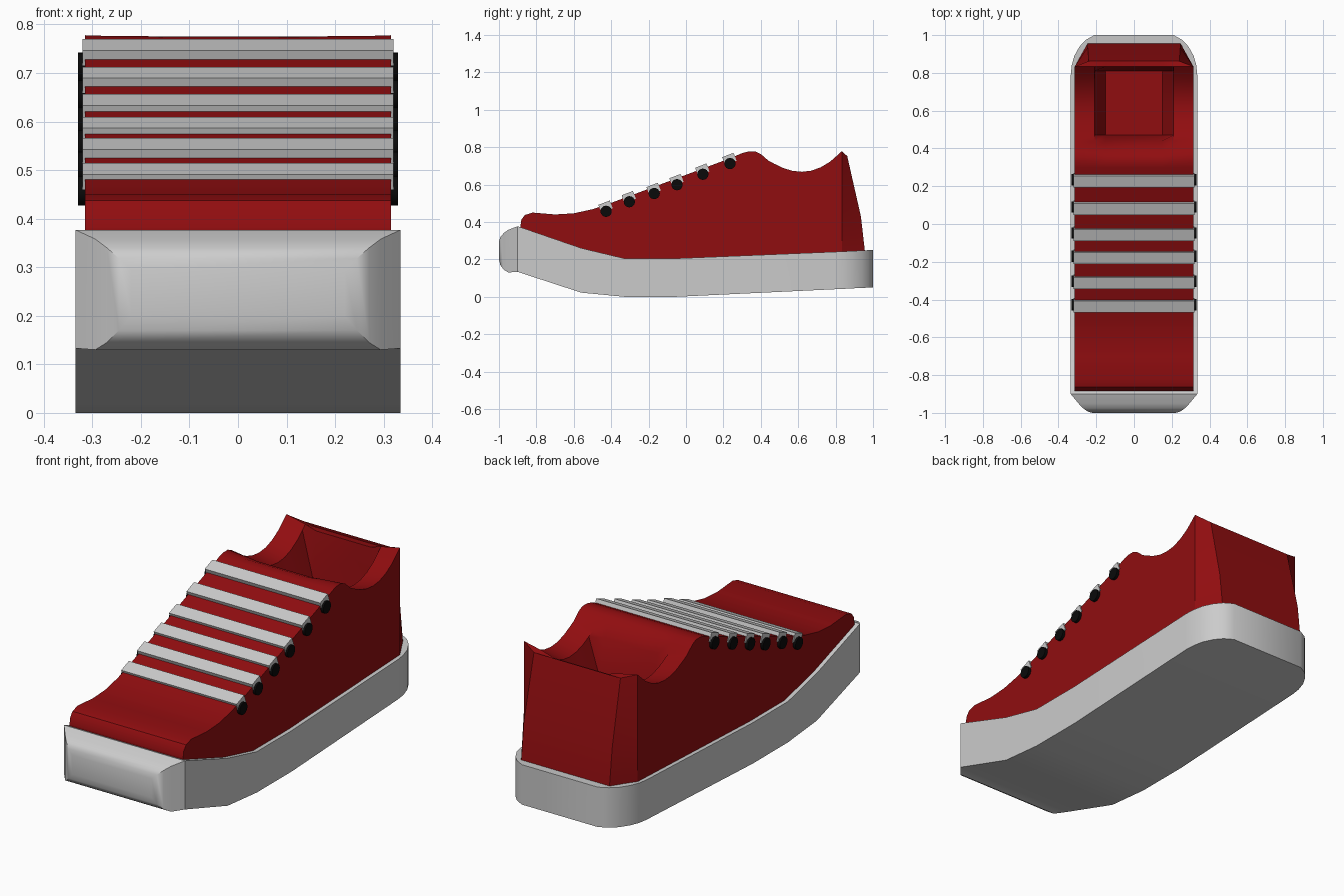
import bpy, bmesh, math

if "Cube" in bpy.data.objects:
    bpy.data.objects.remove(bpy.data.objects["Cube"])


def material(name, color):
    m = bpy.data.materials.new(name)
    m.diffuse_color = (*color, 1)
    m.use_nodes = True
    m.node_tree.nodes["Principled BSDF"].inputs["Base Color"].default_value = m.diffuse_color
    return m


red = material("red_fabric", (0.28, 0.004, 0.005))
black = material("black_eyelet", (0.003, 0.003, 0.003))


def finish(bm, name, mat=None, angle=30):
    bmesh.ops.recalc_face_normals(bm, faces=bm.faces)
    mesh = bpy.data.meshes.new(name)
    bm.to_mesh(mesh)
    bm.free()
    ob = bpy.data.objects.new(name, mesh)
    bpy.context.collection.objects.link(ob)
    if mat:
        mesh.materials.append(mat)
    bpy.ops.object.select_all(action='DESELECT')
    ob.select_set(True)
    bpy.context.view_layer.objects.active = ob
    bpy.ops.object.shade_smooth_by_angle(angle=math.radians(angle))
    return ob


def loft(name, sections, mat=None, levels=0, angle=30):
    """Skin equal-length closed sections; end caps get `levels` strips plus one polygon."""
    bm = bmesh.new()
    rings = [[bm.verts.new(p) for p in s] for s in sections]
    n = len(rings[0])
    for a, b in zip(rings, rings[1:]):
        for i in range(n):
            j = (i + 1) % n
            bm.faces.new((a[i], a[j], b[j], b[i]))
    for r in (rings[0], rings[-1]):
        for i in range(levels):
            bm.faces.new((r[i], r[i + 1], r[n - 2 - i], r[n - 1 - i]))
        bm.faces.new(r[levels:n - levels])
    return finish(bm, name, mat, angle)


# Sole: rectangular sections along y (y, half width, bottom, top)
SOLE = [(-1, .22, .20, .295), (-.993, .245, .17, .318), (-.975, .27, .145, .34),
        (-.95, .294, .13, .358), (-.9, .335, .133, .377), (-.56, .335, .022, .26),
        (-.33, .335, 0, .205), (-.05, .335, 0, .205), (.79, .335, .04, .24),
        (.84, .33, .042, .242), (.89, .316, .045, .245), (.94, .288, .047, .247),
        (.975, .255, .049, .249), (1, .21, .05, .25)]
loft("sole", [[(-w, y, b), (-w, y, t), (w, y, t), (w, y, b)] for y, w, b, t in SOLE])


def sole_top(y):
    for p, q in zip(SOLE, SOLE[1:]):
        if p[0] <= y <= q[0]:
            return p[3] + (q[3] - p[3]) * (y - p[0]) / (q[0] - p[0])


# Upper: side outline (y, z), hollowed in the middle columns for the foot opening
OUTLINE = [(-.885, .38), (-.88, .412), (-.862, .437), (-.82, .45), (-.7, .44), (-.6, .446),
           (-.5, .468), (-.4, .502), (-.08, .622), (.24, .742), (.3, .768), (.335, .777),
           (.37, .777), (.40, .763), (.44, .728), (.47, .712), (.52, .688), (.57, .673),
           (.62, .668), (.67, .674), (.72, .692), (.77, .722), (.81, .757), (.833, .778)]


def upper_section(y, z):
    w, base = .315, sole_top(y) - .02
    rim = min(max((y - .33) / .11, 0), 1)
    z1, z2 = z - .022 * rim, z - .04 * rim
    if .45 < y < .82:
        z2 = .5
    mid = base + .4 * (z - base)
    half = [(w, base), (w, mid), (w, z), (.21, z1), (.15, z2)]
    return [(-x, y, h) for x, h in half] + [(x, y, h) for x, h in reversed(half)]


sections = [upper_section(y, z) for y, z in OUTLINE]
# Leaning heel panel, narrower than the sides
heel = [(.245, .958, .23), (.245, .935, .43), (.24, .862, .752), (.2, .864, .742), (.15, .865, .738)]
sections.append([(-x, y, z) for x, y, z in heel] + [(x, y, z) for x, y, z in reversed(heel)])
loft("upper", sections, red, levels=2)

# Laces and the black eyelet pins beneath them
EYELETS = [(-.427, .457), (-.303, .508), (-.17, .552), (-.048, .599), (.09, .655), (.235, .712)]
for k, (y, z) in enumerate(EYELETS, 1):
    c, s = math.cos(math.radians(21)), math.sin(math.radians(21))
    corners = [(-.0325, -.0225), (.0325, -.0225), (.0325, .0225), (-.0325, .0225)]
    loft(f"lace_{k}", [[(x, y - .003 + u * c - v * s, z + .025 + u * s + v * c)
                        for u, v in corners] for x in (-.32, .32)])
    loft(f"eyelet_{k}", [[(x, y + .03 * math.cos(i * math.pi / 12), z + .03 * math.sin(i * math.pi / 12))
                          for i in range(24)] for x in (-.33, .33)], black)
